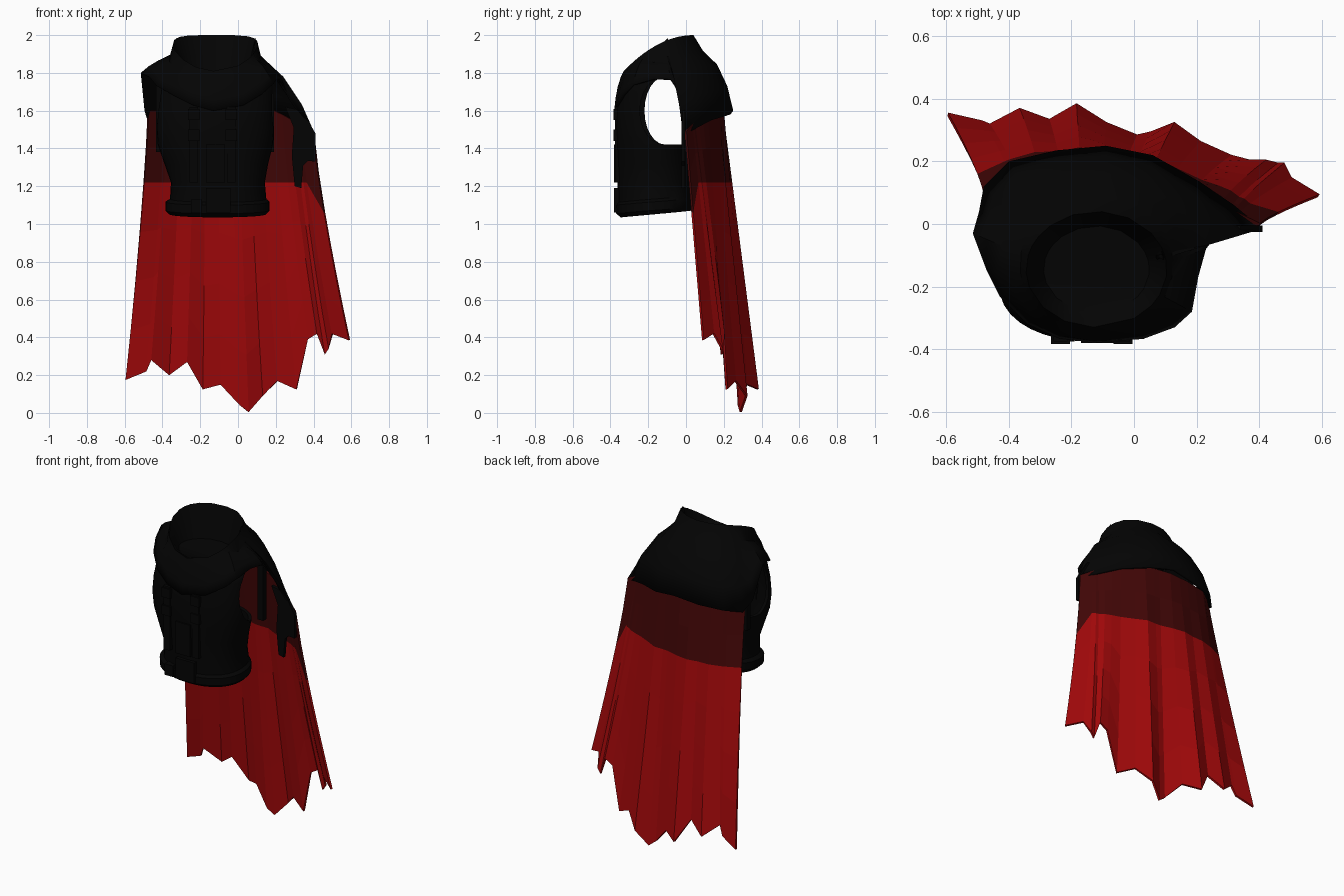
import bpy, bmesh, math
from mathutils import Vector

if "Cube" in bpy.data.objects:
    bpy.data.objects.remove(bpy.data.objects["Cube"])


def material(name, rgb):
    m = bpy.data.materials.new(name)
    m.diffuse_color = (*rgb, 1)
    m.use_nodes = True
    m.node_tree.nodes["Principled BSDF"].inputs["Base Color"].default_value = m.diffuse_color
    return m


BLACK = material("black cloth", (0.0012, 0.0012, 0.0012))
RED = material("red cloth", (0.36, 0.0025, 0.003))
DARK_RED = material("dark red cloth", (0.055, 0.002, 0.002))


def add_object(name, verts, faces, mats, thickness=0, offset=-1, smooth=True):
    me = bpy.data.meshes.new(name)
    me.from_pydata(verts, [], faces)
    bm = bmesh.new()
    bm.from_mesh(me)
    bmesh.ops.recalc_face_normals(bm, faces=bm.faces)
    bm.to_mesh(me)
    bm.free()
    ob = bpy.data.objects.new(name, me)
    bpy.context.collection.objects.link(ob)
    for m in mats:
        me.materials.append(m)
    if thickness:
        mod = ob.modifiers.new("thickness", 'SOLIDIFY')
        mod.thickness, mod.offset = thickness, offset
    bpy.ops.object.select_all(action='DESELECT')
    ob.select_set(True)
    bpy.context.view_layer.objects.active = ob
    if smooth:
        bpy.ops.object.shade_smooth_by_angle(angle=math.radians(35))
    return ob


def grid_faces(rows, cols, closed):
    return [(r * cols + c, r * cols + (c + 1) % cols,
             (r + 1) * cols + (c + 1) % cols, (r + 1) * cols + c)
            for r in range(rows - 1) for c in range(cols if closed else cols - 1)]


def prism(name, outline, a, b, axis, mat):
    """Extrude a 2D outline along x ('x') or y ('y')."""
    n = len(outline)
    place = (lambda p, d: (d, *p)) if axis == 'x' else (lambda p, d: (p[0], d, p[1]))
    verts = [place(p, d) for d in (a, b) for p in outline]
    faces = grid_faces(2, n, True) + [tuple(range(n)), tuple(range(n, 2 * n))]
    return add_object(name, verts, faces, [mat], smooth=False)


def box(name, x0, x1, z0, z1, y0=-0.385, y1=-0.33):
    return prism(name, [(x0, z0), (x1, z0), (x1, z1), (x0, z1)], y0, y1, 'y', BLACK)


# Vest: stacked rounded rings (z, left, right, front, back)
vest_rows = [
    (1.035, -0.365, 0.15, -0.345, 0.025), (1.055, -0.385, 0.168, -0.37, 0.035),
    (1.10, -0.385, 0.168, -0.372, 0.035), (1.115, -0.36, 0.15, -0.36, 0.03),
    (1.22, -0.355, 0.142, -0.362, 0.025), (1.32, -0.39, 0.16, -0.367, 0.02),
    (1.42, -0.425, 0.185, -0.372, 0.015), (1.51, -0.432, 0.192, -0.376, 0.0),
    (1.60, -0.425, 0.192, -0.372, 0.0), (1.70, -0.41, 0.19, -0.355, 0.0),
    (1.77, -0.40, 0.18, -0.335, 0.0)]
N = 36
verts = []
for z, l, r, f, b in vest_rows:
    for i in range(N):
        c, s = math.cos(math.tau * i / N), math.sin(math.tau * i / N)
        verts.append(((l + r) / 2 + (r - l) / 2 * math.copysign(abs(c) ** 0.9, c),
                      (f + b) / 2 + (b - f) / 2 * math.copysign(abs(s) ** 0.9, s),
                      z + (0.035 * (s + 1) / 2 if z < 1.12 else 0)))
vest = add_object("vest", verts, grid_faces(len(vest_rows), N, True) + [tuple(range(N))],
                  [BLACK], 0.02)

# Arm openings and open upper back, cut through the vest
for x0, x1, depth in ((-1, -0.1, 0.11), (-0.12, 1, 0.135)):
    arc = [(-0.11 + depth * math.cos(a), 1.60 + 0.18 * math.sin(a))
           for a in [math.pi * (0.5 + i / 12) for i in range(13)]]
    cutter = prism("arm_opening_cutter", arc + [(0.3, 1.42), (0.3, 1.9), (-0.11, 1.9)],
                   x0, x1, 'x', BLACK)
    mod = vest.modifiers.new("arm opening", 'BOOLEAN')
    mod.operation, mod.object, mod.solver = 'DIFFERENCE', cutter, 'EXACT'
    bpy.context.view_layer.objects.active = vest
    for m in list(vest.modifiers):
        bpy.ops.object.modifier_apply(modifier=m.name)
    bpy.data.objects.remove(cutter)

# Rear rims of the arm openings
for x0, x1 in ((-0.435, -0.395), (0.15, 0.19)):
    box("arm_opening_rim", x0, x1, 1.38, 1.76, -0.02, 0.012)

# Vest fittings: straps, chest pouch, clasps and buckle
for x in (-0.235, -0.035):
    box("chest_strap", x - 0.022, x + 0.022, 1.22, 1.62, -0.375)
    for z in (1.47, 1.58):
        box("strap_clasp", x - 0.03, x + 0.03, z - 0.03, z + 0.03, -0.383)
box("chest_pouch", -0.17, -0.07, 1.22, 1.42, -0.38)
box("belt_buckle", -0.17, -0.04, 1.06, 1.19, -0.38)
box("belt_pouch", -0.25, -0.19, 1.06, 1.13, -0.375)

# Cowl: draped from a tilted collar down to an uneven hem
hem = [(-0.13, -0.38, 1.60), (0.03, -0.367, 1.63), (0.13, -0.33, 1.69), (0.185, -0.28, 1.74),
       (0.205, -0.17, 1.77), (0.23, -0.08, 1.77), (0.27, -0.025, 1.66), (0.41, -0.015, 1.47),
       (0.32, 0.06, 1.51), (0.21, 0.135, 1.55), (0.06, 0.22, 1.575), (-0.09, 0.25, 1.60),
       (-0.25, 0.235, 1.58), (-0.40, 0.20, 1.57), (-0.48, 0.12, 1.55), (-0.495, 0.04, 1.60),
       (-0.515, -0.03, 1.80), (-0.47, -0.15, 1.78), (-0.43, -0.23, 1.73), (-0.34, -0.32, 1.68),
       (-0.24, -0.365, 1.63)]
rows = [[] for _ in range(7)]
for p in map(Vector, hem):
    a = math.atan2(p.y + 0.13, p.x + 0.12)
    d = Vector((0.225 * math.cos(a), 0.185 * math.sin(a), 0))
    top = Vector((-0.12, -0.145, 0)) + d
    top.z = 2.0 - 0.19 * ((0.04 - top.y) / 0.37) ** 2
    back = min(1, max(0, (top.y + 0.12) / 0.16))
    base = top + d * (0.08 + 0.2 * back) - Vector((0, 0, 0.085 if p.y > -0.25 else 0.03))
    floor = top - d * 0.25
    floor.z = 1.795
    inner = top.lerp(floor, 0.5)
    rows[0].append(floor)
    rows[1].append(inner)
    rows[2].append(top)
    rows[3].append(base)
    bulge = 1 if p.y > -0.02 else 0.25
    for k, t in ((4, 0.35), (5, 0.7)):
        q = base.lerp(p, t)
        q.z += 0.045 * bulge * math.sin(math.pi * t)
        q.xy += (p - base).xy.normalized() * 0.02 * bulge * math.sin(math.pi * t)
        rows[k].append(q)
    rows[6].append(p)
add_object("cowl", [v for r in rows for v in r],
           grid_faces(7, len(hem), True) + [tuple(range(len(hem)))], [BLACK], 0.012)

# Torn side flap hanging from the cowl
prism("side_flap", [(0.25, 1.62), (0.295, 1.51), (0.285, 1.36), (0.30, 1.2), (0.335, 1.19),
                    (0.345, 1.31), (0.37, 1.335), (0.41, 1.33), (0.41, 1.48), (0.34, 1.60)],
      -0.025, -0.005, 'y', BLACK)

# Cape: pleated columns from a curved top edge to a ragged hem
ragged = [(-0.595, 0.35, 0.175), (-0.485, 0.325, 0.22), (-0.46, 0.315, 0.28), (-0.365, 0.365, 0.20),
          (-0.27, 0.33, 0.27), (-0.185, 0.38, 0.125), (-0.09, 0.32, 0.15), (0.01, 0.28, 0.04),
          (0.055, 0.29, 0.005), (0.13, 0.32, 0.09), (0.21, 0.26, 0.17), (0.31, 0.215, 0.125),
          (0.37, 0.20, 0.39), (0.42, 0.20, 0.42), (0.46, 0.19, 0.31), (0.48, 0.19, 0.34),
          (0.50, 0.145, 0.42), (0.59, 0.09, 0.385)]
top_edge = [(-0.48, 0.08), (-0.38, 0.155), (-0.24, 0.185), (-0.1, 0.195), (0.05, 0.17),
            (0.2, 0.105), (0.3, 0.045), (0.405, -0.005)]


def edge_y(x):
    for (x0, y0), (x1, y1) in zip(top_edge, top_edge[1:]):
        if x <= x1:
            return y0 + (y1 - y0) * (x - x0) / (x1 - x0)
    return top_edge[-1][1]


rows = [[] for _ in range(7)]
for i, (hx, hy, hz) in enumerate(ragged):
    last = i == len(ragged) - 1
    tx = -0.475 + (hx + 0.595) / 1.185 * 0.875
    ty = edge_y(tx)
    tz = 1.60 if tx < 0.2 else 1.60 - 0.55 * (tx - 0.2)
    band = 1.06 if last else 1.22
    levels = [tz, (tz + band) / 2, band] + [band + (hz - band) * k / 4 for k in (1, 2, 3, 4)]
    for r, z in enumerate(levels):
        t = (tz - z) / (tz - hz)
        rows[r].append((tx + (hx - tx) * t ** 1.25, ty + (hy - ty) * t, z))
cape = add_object("cape", [v for r in rows for v in r], grid_faces(7, len(ragged), False),
                  [RED, DARK_RED], 0.012, 0, smooth=False)
# Dark band on the two upper rows
for f in cape.data.polygons:
    f.material_index = 1 if f.index < 2 * (len(ragged) - 1) else 0
